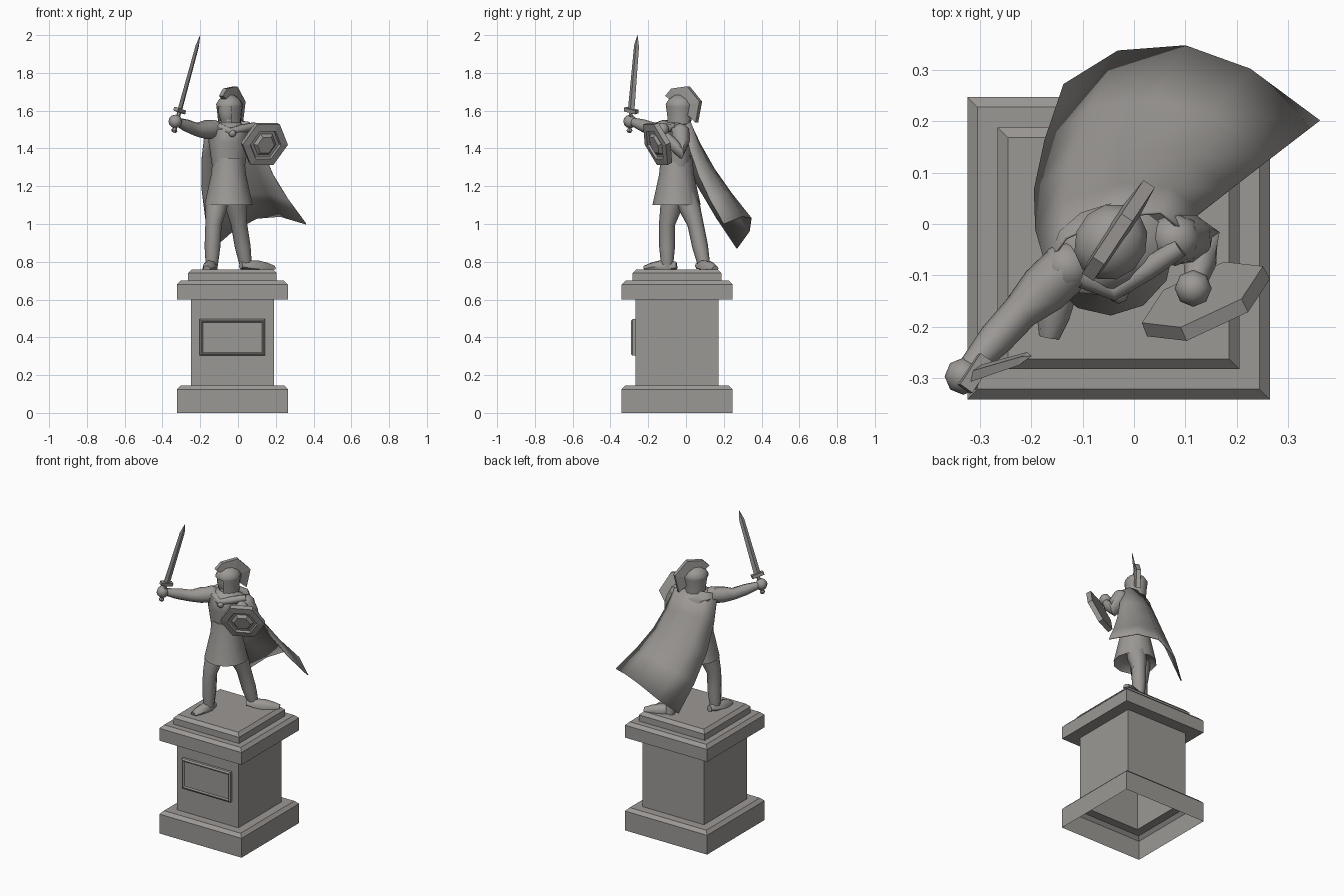
import bpy, bmesh, math
from mathutils import Vector, Quaternion, Matrix

default_cube = bpy.data.objects.get("Cube")
if default_cube:
    bpy.data.objects.remove(default_cube, do_unlink=True)

stone = bpy.data.materials.new("grey_stone")
stone.use_nodes = True
stone.diffuse_color = (0.33, 0.315, 0.3, 1)
stone.node_tree.nodes["Principled BSDF"].inputs["Base Color"].default_value = stone.diffuse_color


def finish(name, bm, smooth=False):
    """Turn a bmesh into a named stone object, smoothed below sharp edges on request."""
    bmesh.ops.recalc_face_normals(bm, faces=bm.faces)
    mesh = bpy.data.meshes.new(name)
    bm.to_mesh(mesh)
    bm.free()
    mesh.materials.append(stone)
    part = bpy.data.objects.new(name, mesh)
    bpy.context.collection.objects.link(part)
    if smooth:
        bpy.ops.object.select_all(action="DESELECT")
        part.select_set(True)
        bpy.context.view_layer.objects.active = part
        bpy.ops.object.shade_smooth_by_angle(angle=math.radians(50))
    return part


def skin(rings, cap_start=True, cap_end=True, closed=True):
    """Join successive rings of points with quads and cap the chosen ends."""
    bm = bmesh.new()
    rows = [[bm.verts.new(point) for point in ring] for ring in rings]
    count = len(rows[0])
    for low, high in zip(rows, rows[1:]):
        for i in range(count if closed else count - 1):
            j = (i + 1) % count
            bm.faces.new((low[i], low[j], high[j], high[i]))
    if cap_start:
        bm.faces.new(rows[0])
    if cap_end:
        bm.faces.new(rows[-1])
    return bm


def ellipse(centre, u, v, sides, phase=0):
    """Ring of points around a centre, spanned by the vectors u and v."""
    turns = [math.tau * i / sides + phase for i in range(sides)]
    return [centre + u * math.cos(turn) + v * math.sin(turn) for turn in turns]


def stack(centre, profile, sides, heading, flat=1):
    """Level rings from (height, radius) pairs; flat narrows them across the heading."""
    u = Vector((math.cos(heading), math.sin(heading), 0))
    v = Vector((-u.y, u.x, 0)) * flat
    up = Vector((0, 0, 1))
    return [ellipse(centre + up * z, u * r, v * r, sides, math.pi / sides) for z, r in profile]


def tube(name, points, radii, floor=0):
    """Round form along a path; nothing sinks below the floor height."""
    last, turn, rings = Vector((0, 0, 1)), Quaternion(), []
    for i, (point, radius) in enumerate(zip(points, radii)):
        tangent = points[min(i + 1, len(points) - 1)] - points[max(i - 1, 0)]
        turn = last.rotation_difference(tangent) @ turn
        last = tangent
        ring = ellipse(point, turn @ Vector((radius, 0, 0)), turn @ Vector((0, radius, 0)), 8)
        for corner in ring:
            corner.z = max(corner.z, floor)
        rings.append(ring)
    finish(name, skin(rings), smooth=True)


def limb(name, joints, thin, thick):
    """Tapered limb through its joints, swelling with muscle between them."""
    joints = [Vector(joint) for joint in joints]
    points = [joints[0]]
    for start, end in zip(joints, joints[1:]):
        points += [start.lerp(end, 0.5), end]
    steps = len(points) - 1
    radii = [(thin + (thick - thin) * i / steps) * (1.15 if i % 2 else 1) for i in range(steps + 1)]
    tube(name, points, radii)


def ball(name, centre, radius):
    bm = bmesh.new()
    bmesh.ops.create_uvsphere(bm, u_segments=8, v_segments=6, radius=radius,
                              matrix=Matrix.Translation(centre))
    finish(name, bm, smooth=True)


# Pedestal: stacked square courses with chamfered tops, open underneath
def course(half, bottom, top, chamfer=0.02):
    return [(bottom, half), (top - chamfer, half), (top, half - chamfer)]


plinth = Vector((-0.03, -0.047, 0))
shaft, ledge, cornice, deck = 0.22, 0.145, 0.6, 0.76
profile = course(0.294, 0, ledge) + [(ledge, shaft), (cornice, shaft)]
profile += course(0.294, cornice, 0.7) + course(0.235, 0.7, deck)
corners = [(z, half * math.sqrt(2)) for z, half in profile]
finish("pedestal", skin(stack(plinth, corners, 4, 0), cap_start=False))

# Plaque: raised frame around a sunk panel
rings = []
for inset, raised in [(0, 0), (0, 0.016), (0.008, 0.024), (0.012, 0.024), (0.018, 0.016)]:
    w, h = 0.174 - inset, 0.097 - inset
    middle = plinth + Vector((0, -shaft - raised, 0.4))
    rings.append([middle + Vector(p) for p in ((-w, 0, -h), (w, 0, -h), (w, 0, h), (-w, 0, h))])
finish("plaque", skin(rings, cap_start=False))

# Tunic: flared skirt, flatter chest, and neck
body = Vector((-0.05, -0.05, 0))
twist = 0.3
skirt = [(1.13, 0.1), (1.1, 0.128), (1.26, 0.093), (1.35, 0.084)]
chest = [(1.3, 0.088), (1.43, 0.107), (1.5, 0.114), (1.54, 0.06)]
finish("tunic_skirt", skin(stack(body, skirt, 12, twist)), smooth=True)
finish("tunic_chest", skin(stack(body, chest, 12, twist, 0.77)), smooth=True)
finish("neck", skin(stack(body, [(1.5, 0.045), (1.58, 0.038)], 8, twist)), smooth=True)

# Legs, from ankle through knee to hip
limb("right_leg", [(-0.14, -0.1, deck), (-0.13, -0.1, 1), (-0.1, -0.06, 1.17)], 0.03, 0.056)
limb("left_leg", [(0.045, 0.1, deck), (0.005, 0.05, 1), (-0.02, -0.01, 1.17)], 0.03, 0.056)

# Feet, domed from heel to toe and flat on the deck
for side, heel, toe in [("right", (-0.133, -0.05, deck), (-0.165, -0.22, deck)),
                        ("left", (0.015, 0.065, deck), (0.19, 0.155, deck))]:
    spots = [i / 4 for i in range(5)]
    sole = [Vector(heel).lerp(Vector(toe), t) + Vector((0, 0, 0.02 * (1 - t))) for t in spots]
    tube(side + "_foot", sole, [0.02 + 0.018 * math.sin(math.pi * t) for t in spots], deck)

# Arms, from wrist through elbow to shoulder, with fists
for side, wrist, elbow, shoulder, fist in [
        ("right", (-0.32, -0.28, 1.54), (-0.22, -0.17, 1.5), (-0.13, -0.085, 1.5), (-0.332, -0.296, 1.543)),
        ("left", (0.12, -0.11, 1.47), (0.135, -0.03, 1.38), (0.08, -0.03, 1.48), (0.115, -0.125, 1.5))]:
    limb(side + "_arm", [wrist, elbow, shoulder], 0.023, 0.05)
    ball(side + "_shoulder", shoulder, 0.052)
    ball(side + "_fist", fist, 0.036)

# Head, looking toward the sword side
look = Vector((-0.55, -0.835, 0))
across = Vector((-look.y, look.x, 0))
heading = math.atan2(look.y, look.x)
head = Vector((-0.045, -0.035, 0))
face = [(1.52, 0.025), (1.55, 0.046), (1.59, 0.056), (1.63, 0.056)]
finish("face", skin(stack(head + look * 0.012, face, 12, heading, 0.9)), smooth=True)
limb("nose", [head + look * reach for reach in (0.066, 0.058)], 0.01, 0.006)
nose = bpy.context.view_layer.objects.active
nose.location.z = 1.595

# Helmet: dome with the front opened below the brow
brow = 1.62
dome = [(1.53, 0.066), (1.57, 0.068), (brow, 0.075), (1.635, 0.077), (1.66, 0.06), (1.682, 0.027)]
bm = skin(stack(head, dome, 12, heading, 0.9), cap_start=False)
opening = []
for panel in bm.faces:
    middle = panel.calc_center_median()
    if middle.z < brow and (middle - head).xy.normalized().dot(look.xy) > 0.6:
        opening.append(panel)
bmesh.ops.delete(bm, geom=opening, context="FACES")
finish("helmet", bm, smooth=True)

# Helmet crest: angular band arching from brow to nape
rings = []
hub = head - look * 0.02 + Vector((0, 0, 1.615))
for degrees in (148, 122, 72, 16, -41):
    angle = math.radians(degrees)
    spoke = Vector((0, 0, math.sin(angle))) - look * math.cos(angle)
    top, root = hub + spoke * 0.12, hub + spoke * 0.06
    rings.append([top - across * 0.013, top + across * 0.013, root + across * 0.019, root - across * 0.019])
finish("helmet_crest", skin(rings))

# Shield: six-sided disc with a raised rim and boss
u = Vector((0.9, 0.42, 0)).normalized()
v = Vector((0.2, -0.3, 0.94))
v = (v - u * v.dot(u)).normalized()
front = u.cross(v)
middle = Vector((0.133, -0.137, 1.43))
disc = [(0.13, 0), (0.132, 0.03), (0.09, 0.034), (0.084, 0.022), (0.066, 0.022), (0.05, 0.038)]
finish("shield", skin([ellipse(middle + front * depth, u * r, v * r, 6) for r, depth in disc]))

# Sword: every piece lies along one axis from pommel to tip
pommel, tip = Vector((-0.34, -0.3, 1.485)), Vector((-0.2, -0.257, 2))
axis = (tip - pommel).normalized()
length = (tip - pommel).length
wide = axis.cross(across).cross(axis).normalized()
wide = axis.cross(wide)
thin = axis.cross(wide)


def sword_piece(name, stations, sides=4, flat=1, phase=0):
    rings = [ellipse(pommel + axis * along, wide * r, thin * r * flat, sides, phase) for along, r in stations]
    finish("sword_" + name, skin(rings))


guard = 0.11
sword_piece("blade", [(guard, 0.021), (length - 0.06, 0.016), (length, 0.001)], flat=0.4)
sword_piece("guard", [(guard, 0.052), (guard + 0.02, 0.052)], flat=0.4, phase=math.pi / 4)
sword_piece("grip", [(0, 0.011), (guard, 0.011)], sides=6)
sword_piece("pommel", [(0, 0.01), (0.01, 0.017), (0.022, 0.01)], sides=6)

# Cape: sheet blown from a curved shoulder line to a swept hem
hem = [(-0.135, 0.27, 0.87), (-0.03, 0.335, 0.96), (0.1, 0.345, 1.03), (0.225, 0.3, 1.04), (0.36, 0.2, 1)]
sag = Vector((-0.04, -0.03, 0))
columns = []
for i, low in enumerate(hem):
    sweep = math.pi * i / (len(hem) - 1)
    arch = math.sin(sweep)
    top = Vector((-0.04 - 0.13 * math.cos(sweep), -0.045 - 0.035 * math.cos(sweep) + 0.06 * arch, 1.52 + 0.03 * arch))
    columns.append([top.lerp(Vector(low), s / 4) + sag * math.sin(math.pi * s / 4) for s in range(5)])
cape = finish("cape", skin(columns, False, False, False), smooth=True)
sheet = cape.modifiers.new("thickness", "SOLIDIFY")
sheet.thickness = 0.006
sheet.offset = 0

# Rolled collar across the chest, with a clasp
limb("cape_collar", [(-0.15, -0.08, 1.53), (-0.04, -0.13, 1.49), (0.09, -0.045, 1.52)], 0.02, 0.02)
ball("cape_clasp", (-0.03, -0.135, 1.48), 0.02)
